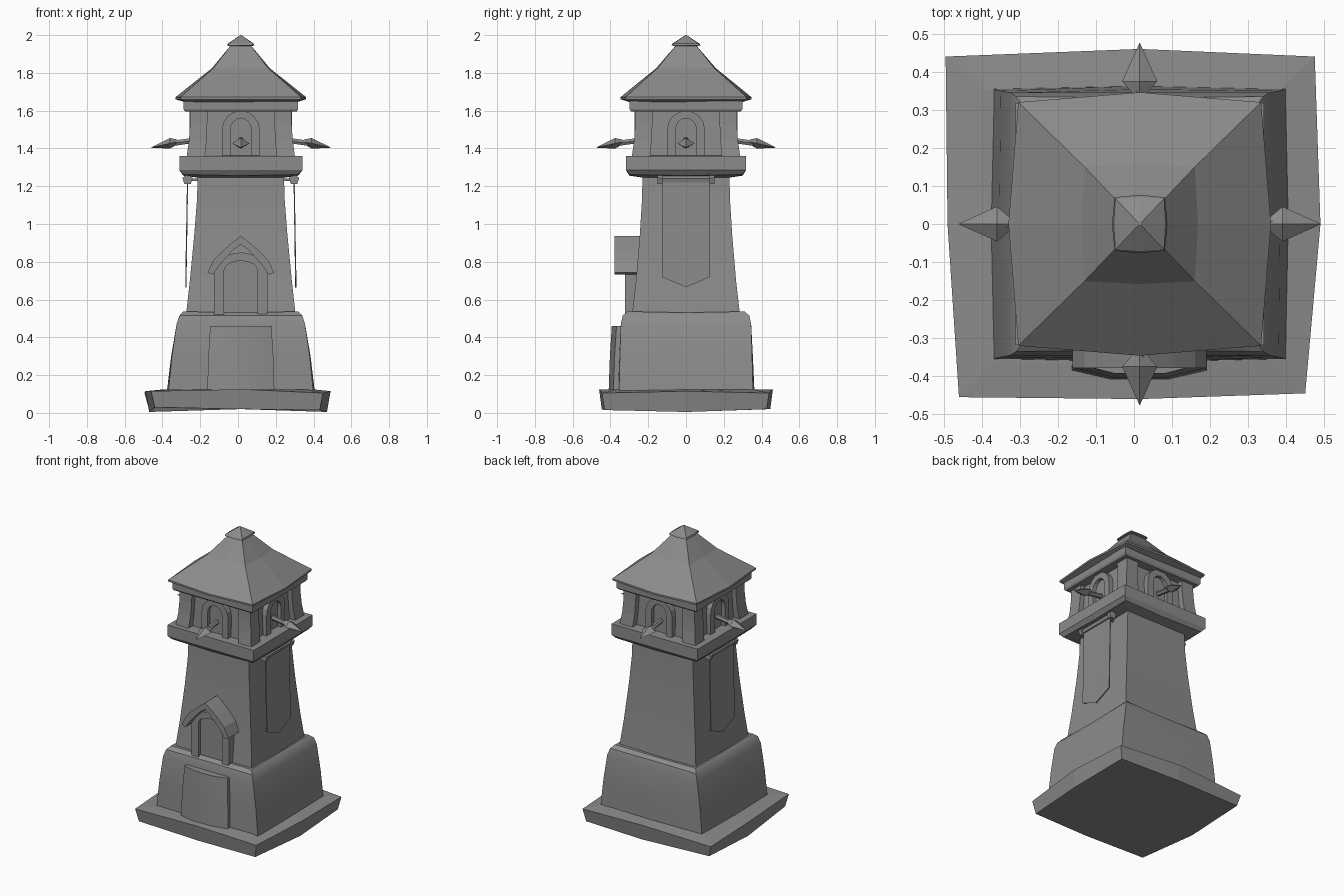
import bpy, bmesh, math
from mathutils import Matrix, Vector

cube = bpy.data.objects.get("Cube")
if cube:
    bpy.data.objects.remove(cube, do_unlink=True)

stone = bpy.data.materials.new("grey_stone")
stone.use_nodes = True
GREY = (0.26, 0.26, 0.26, 1)
stone.diffuse_color = GREY
stone.node_tree.nodes["Principled BSDF"].inputs["Base Color"].default_value = GREY
CX = 0.015  # tower axis


def finish(name, bm, smooth=False, turn=0):
    bmesh.ops.recalc_face_normals(bm, faces=bm.faces)
    mat = Matrix.Translation((CX, 0, 0)) @ Matrix.Rotation(turn, 4, 'Z')
    bmesh.ops.transform(bm, matrix=mat, verts=bm.verts)
    mesh = bpy.data.meshes.new(name)
    bm.to_mesh(mesh)
    bm.free()
    mesh.materials.append(stone)
    obj = bpy.data.objects.new(name, mesh)
    bpy.context.collection.objects.link(obj)
    if smooth:
        bpy.ops.object.select_all(action='DESELECT')
        obj.select_set(True)
        bpy.context.view_layer.objects.active = obj
        bpy.ops.object.shade_smooth_by_angle(angle=math.radians(35))
    return obj


def loft(name, rings, smooth=False, turn=0, closed=False):
    """Skin a list of equal rings; cap the ends, or join them when closed."""
    bm = bmesh.new()
    rows = [[bm.verts.new(p) for p in ring] for ring in rings]
    n = len(rows[0])
    for a, b in zip(rows, rows[1:] + (rows[:1] if closed else [])):
        for i in range(n):
            j = (i + 1) % n
            bm.faces.new((a[i], a[j], b[j], b[i]))
    if not closed:
        bm.faces.new(rows[0])
        bm.faces.new(rows[-1])
    return finish(name, bm, smooth, turn)


def square(hx, hy, z, bow=0.0, lift=0.0):
    """Square ring with edge midpoints pushed out by bow and up by lift."""
    ring = []
    for sx, sy in ((-1, -1), (0, -1), (1, -1), (1, 0), (1, 1), (0, 1), (-1, 1), (-1, 0)):
        mid = sx * sy == 0
        ring.append((sx * (hx + bow * mid), sy * (hy + bow * mid), z + lift * mid))
    return ring


def extrude(name, outline, y0, y1, turn=0, smooth=False):
    return loft(name, [[(x, y, z) for x, z in outline] for y in (y0, y1)], smooth, turn)


def arch(half, bottom, spring, top, steps=8):
    pts = [(-half, bottom)]
    for i in range(steps + 1):
        a = math.pi * (1 - i / steps)
        pts.append((half * math.cos(a), spring + (top - spring) * math.sin(a)))
    return pts + [(half, bottom)]


def band(name, outer, inner, y0, y1, turn=0):
    """Arched strip between two matching open outlines."""
    rings = [[(a[0], y0, a[1]), (a[0], y1, a[1]), (b[0], y1, b[1]), (b[0], y0, b[1])]
             for a, b in zip(outer, inner)]
    return loft(name, rings, turn=turn)


# Worn plinth: uneven corners and sagging edges
outline = [(-.475, -.455), (0, -.46), (.435, -.445), (.475, 0),
           (.46, .44), (0, .46), (-.51, .44), (-.505, 0)]
low = (.03, .02, .015, .005, .02, .02, .03, .005)
high = (.115, .125, .105, .115, .105, .125, .105, .115)
plinth = [[(x * .96, y * .97, z) for (x, y), z in zip(outline, low)],
          [(x, y, z) for (x, y), z in zip(outline, high)],
          [(x * .8, y * .8, .125) for x, y in outline]]
loft("plinth", plinth)

# Battered skirt with a rounded top edge
loft("skirt", [square(.385, .355, .10, .008), square(.365, .35, .3, .004),
               square(.34, .345, .47), square(.325, .335, .515, -.004),
               square(.305, .31, .537, -.008, -.006), square(.25, .25, .53)], True)

# Tapered shaft
loft("shaft", [square(.292, .288, .5), square(.27, .265, .7), square(.246, .244, .95),
               square(.232, .233, 1.13), square(.228, .23, 1.27)], True)

# Ledge below the watch room
loft("ledge", [square(.225, .225, 1.245), square(.305, .3, 1.262, 0, -.006),
               square(.326, .318, 1.285), square(.326, .318, 1.36), square(.25, .25, 1.362)])

# Watch room: core and flared corner posts
loft("room_core", [square(.245, .24, 1.35), square(.235, .23, 1.61)])
for k in range(4):
    rows = []
    for z, o, i in ((1.355, .287, .19), (1.44, .275, .182), (1.53, .269, .178), (1.61, .268, .175)):
        rows.append([(i, i, z), (o, i, z), (o, o, z), (i, o, z)])
    loft("corner_post", rows, turn=k * math.pi / 2)

# Arched window frames, window sills and spears on every side
for k in range(4):
    turn = k * math.pi / 2
    band("window_frame", arch(.1, 1.36, 1.5, 1.6), arch(.055, 1.36, 1.5, 1.56), -.272, -.22, turn)
    extrude("window_panel", arch(.056, 1.36, 1.5, 1.56), -.247, -.22, turn)
    shaft = [[(.016 * math.cos(a), y, z + .016 * math.sin(a))
              for a in (i * math.pi / 3 for i in range(6))]
             for y, z in ((-.22, 1.447), (-.36, 1.427))]
    loft("spear_shaft", shaft, turn=turn)
    head = [[(w, y, z), (0, y, z + h), (-w, y, z), (0, y, z - h)]
            for w, h, y, z in ((.012, .012, -.335, 1.435), (.046, .028, -.375, 1.427),
                               (.001, .001, -.475, 1.405))]
    loft("spear_head", head, turn=turn)

# Trim under the eaves
loft("eaves_trim", [square(.295, .29, 1.595), square(.303, .298, 1.607), square(.303, .298, 1.66)])

# Flared hip roof with a hollow-looking underside, and its cap
loft("roof", [square(.28, .28, 1.64), square(.319, .32, 1.66, .026), square(.319, .32, 1.672, .026),
              square(.145, .15, 1.825, .008), square(.05, .05, 1.95)])
loft("roof_cap", [square(.04, .04, 1.94), square(.066, .07, 1.945, .007),
                  square(.064, .067, 1.955, .004), square(.003, .003, 2.0)])

# Bowed step block in front of the door
step = []
for z, w, y in ((.1, .178, -.41), (.3, .172, -.403), (.46, .162, -.393)):
    step.append([(-w, -.25, z), (-w, y + .025, z), (-w * .4, y, z),
                 (w * .4, y, z), (w, y + .025, z), (w, -.25, z)])
loft("door_step", step, True)

# Door, its frame and the pointed hood
band("door_frame", arch(.142, .44, .73, .85), arch(.088, .44, .755, .805), -.322, -.2)
extrude("door", arch(.09, .44, .755, .807), -.3, -.2)
half_out = [(.176, .742), (.145, .808), (.092, .862), (.045, .902)]
half_in = [(.148, .732), (.116, .778), (.074, .826), (.036, .866)]
mirror = lambda pts, tip: [(-x, z) for x, z in pts] + [(0, tip)] + pts[::-1]
band("door_hood", mirror(half_out, .937), mirror(half_in, .893), -.378, -.2)

# Side banners hanging from rods with end knobs
for s in (-1, 1):
    turn = s * math.pi / 2
    cloth = []
    for x in (.128, 0, -.128):
        foot = .665 if x == 0 else .72
        cloth.append([(x, -.279, 1.235), (x, -.285, 1.235), (x, -.294, foot), (x, -.288, foot)])
    loft("banner", cloth, turn=turn)
    for name, x0, x1, r in (("banner_rod", -.14, .14, .019),
                            ("rod_knob", -.15, -.125, .029), ("rod_knob", .125, .15, .029)):
        rod = [[(x, -.282 + r * math.sin(a), 1.235 + r * math.cos(a))
                for a in (math.pi + i * math.tau / 5 + math.pi / 5 * 1 for i in range(5))]
               for x in (x0, x1)]
        loft(name, rod, turn=turn)
    # Small brackets tying the rod to the wall
    for x in (-.09, .09):
        extrude("rod_bracket", [(x - .008, 1.228), (x + .008, 1.228),
                                (x + .008, 1.242), (x - .008, 1.242)], -.28, -.2, turn)
